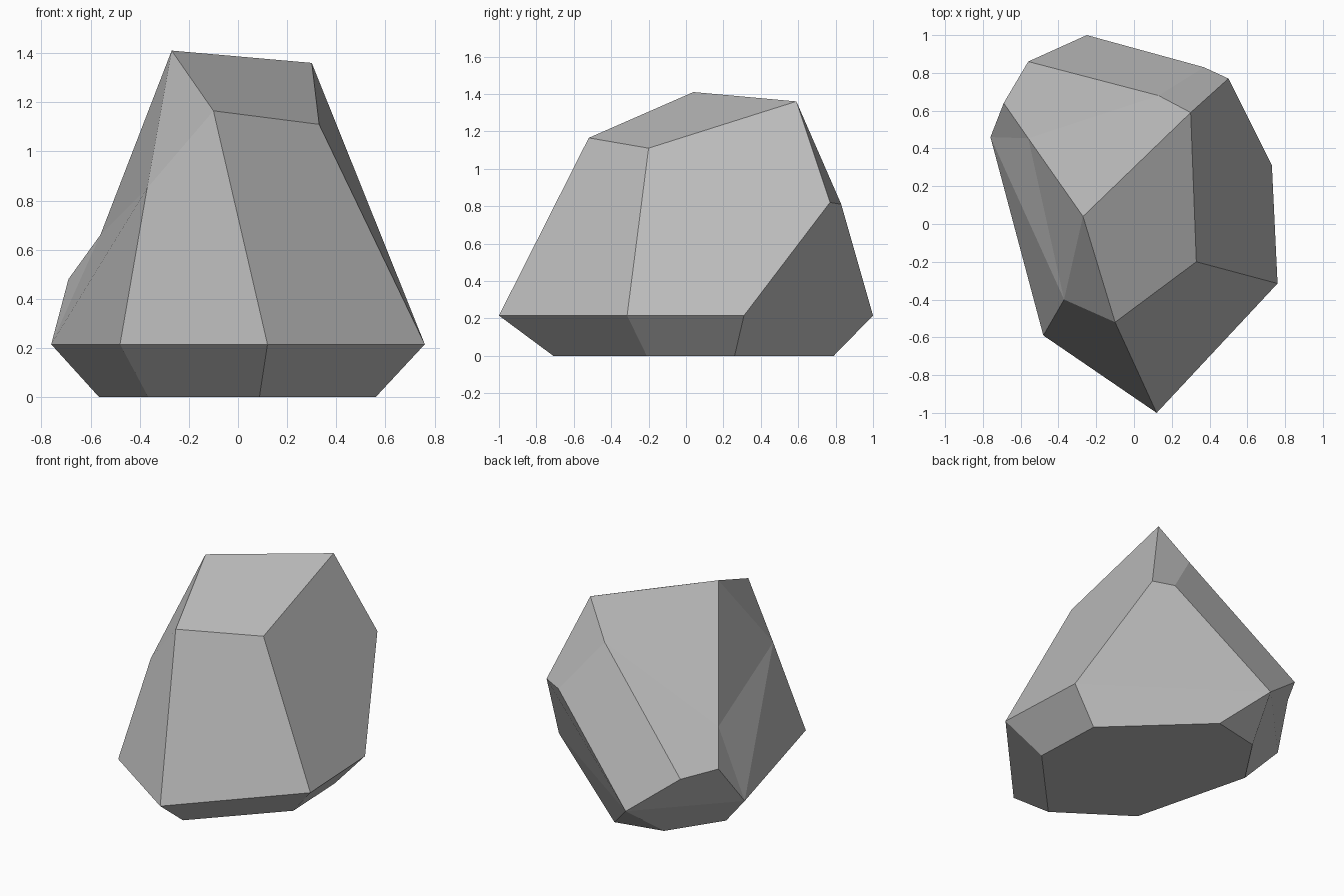
import bpy
import bmesh

cube = bpy.data.objects.get("Cube")
if cube:
    bpy.data.objects.remove(cube, do_unlink=True)

# Stone colour
stone = bpy.data.materials.new("stone_grey")
stone.use_nodes = True
grey = (0.5, 0.5, 0.5, 1)
stone.diffuse_color = grey
stone.node_tree.nodes["Principled BSDF"].inputs["Base Color"].default_value = grey

# Corners of the crown and shoulders
corners = {
    "peak": (-.27, .04, 1.41), "crown_back": (.3, .59, 1.36),
    "crown_right": (.33, -.2, 1.11), "crown_front": (-.1, -.52, 1.165),
    "ridge": (.13, .68, 1.13), "chip_back": (-.56, .86, .46),
    "chip_side": (-.69, .64, .48), "dent": (-.56, .454, .66),
    "notch": (-.37, -.4, .85),
    "shoulder_in": (.37, .83, .81), "shoulder_out": (.5, .77, .82),
}

# Widest outline, and the smaller outline the stone rests on
RIM = .215
rim = {"left": (-.76, .46), "front_left": (-.48, -.59), "front": (.12, -1),
       "right": (.76, -.315), "back_right": (.73, .31), "back": (-.25, 1)}
foot = {"left": (-.565, .38), "front_left": (-.365, -.4), "front": (.087, -.71),
        "right": (.56, -.21), "back_right": (.54, .26),
        "back": (-.02, .79), "back_left": (-.34, .72)}
corners.update({"rim_" + k: (x, y, RIM) for k, (x, y) in rim.items()})
corners.update({"foot_" + k: (x, y, 0) for k, (x, y) in foot.items()})

# Chiselled facets above the rim
facets = [
    "peak crown_back crown_right crown_front",
    "crown_right crown_back shoulder_out rim_back_right rim_right",
    "crown_front crown_right rim_right rim_front",
    "crown_front rim_front rim_front_left notch",
    "peak crown_front notch",
    "peak notch dent",
    "notch rim_left dent",
    "notch rim_front_left rim_left",
    "dent rim_left chip_side",
    "peak dent ridge crown_back",
    "dent chip_side chip_back ridge",
    "crown_back ridge shoulder_in shoulder_out",
    "ridge chip_back rim_back shoulder_in",
    "shoulder_out shoulder_in rim_back rim_back_right",
    "chip_side rim_left rim_back chip_back",
    "rim_back foot_back foot_back_left",
    "rim_back foot_back_left foot_left rim_left",
]
facets = [f.split() for f in facets]

# Undercut slopes between rim and foot, then the flat underside
names = list(rim)
for a, b in zip(names, names[1:]):
    facets.append(["rim_" + a, "rim_" + b, "foot_" + b, "foot_" + a])
facets.append(["foot_" + k for k in foot])

bm = bmesh.new()
verts = {k: bm.verts.new(p) for k, p in corners.items()}
for facet in facets:
    bm.faces.new([verts[k] for k in facet])
bmesh.ops.recalc_face_normals(bm, faces=bm.faces)

mesh = bpy.data.meshes.new("rock")
bm.to_mesh(mesh)
bm.free()
mesh.materials.append(stone)
rock = bpy.data.objects.new("rock", mesh)
bpy.context.collection.objects.link(rock)
